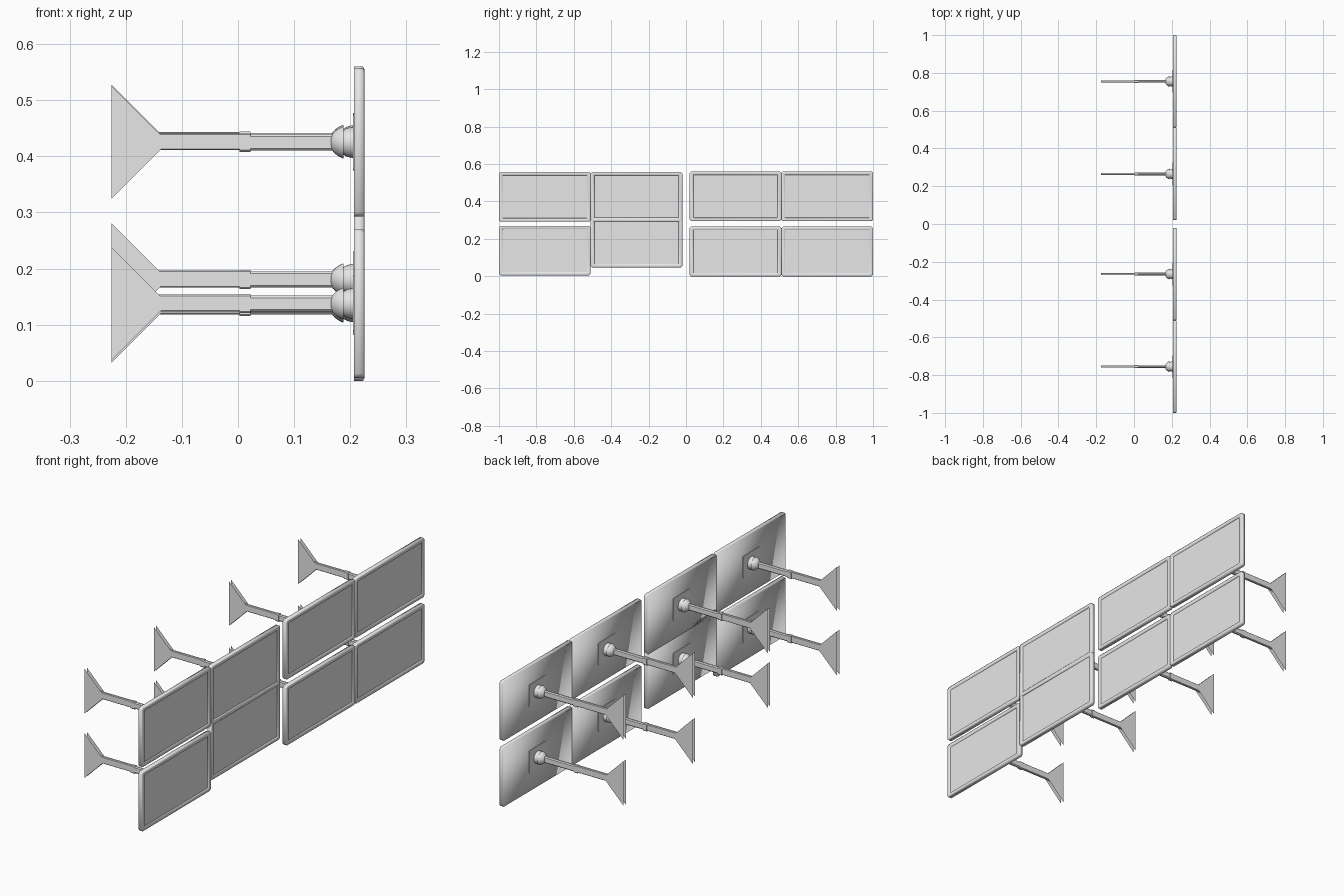
import bpy, bmesh, math

if "Cube" in bpy.data.objects:
    bpy.data.objects.remove(bpy.data.objects["Cube"])

grey = bpy.data.materials.new("plain grey")
grey.diffuse_color = (0.8, 0.8, 0.8, 1)
grey.use_nodes = True
grey.node_tree.nodes["Principled BSDF"].inputs["Base Color"].default_value = grey.diffuse_color


def finish(bm, name, smooth=None):
    """Turn a bmesh into an object; smooth is None, 'all' or an angle."""
    me = bpy.data.meshes.new(name)
    bm.to_mesh(me)
    bm.free()
    me.materials.append(grey)
    ob = bpy.data.objects.new(name, me)
    bpy.context.collection.objects.link(ob)
    if smooth == 'all':
        me.shade_smooth()
    elif smooth:
        bpy.ops.object.select_all(action='DESELECT')
        ob.select_set(True)
        bpy.context.view_layer.objects.active = ob
        bpy.ops.object.shade_smooth_by_angle(angle=math.radians(smooth))
    return ob


def loft(name, rings, cap_start=True, cap_end=True, smooth=None):
    """Skin a row of equally long point rings."""
    bm = bmesh.new()
    rows = [[bm.verts.new(p) for p in r] for r in rings]
    n = len(rows[0])
    for a, b in zip(rows, rows[1:]):
        for i in range(n):
            j = (i + 1) % n
            bm.faces.new((a[i], a[j], b[j], b[i]))
    if cap_start:
        bm.faces.new(rows[0][::-1])
    if cap_end:
        bm.faces.new(rows[-1])
    bmesh.ops.recalc_face_normals(bm, faces=bm.faces)
    return finish(bm, name, smooth)


def cut_rect(x, cy, cz, hy, hz, c):
    """Rectangle in the yz plane with clipped corners."""
    pts = [(hy, c - hz), (hy, hz - c), (hy - c, hz), (c - hy, hz),
           (-hy, hz - c), (-hy, c - hz), (c - hy, -hz), (hy - c, -hz)]
    return [(x, cy + y, cz + z) for y, z in pts]


def circle(x, cy, cz, r, n=20):
    return [(x, cy + r * math.cos(i * math.tau / n), cz + r * math.sin(i * math.tau / n))
            for i in range(n)]


def bar(name, x0, x1, y, z, hy, hz, c, smooth=None):
    return loft(name, [cut_rect(x, y, z, hy, hz, c) for x in (x0, x1)], smooth=smooth)


def monitor(y, z):
    hy, hz = 0.245, 0.1325
    # housing with a raised rim around the display
    loft("monitor_housing", [
        cut_rect(0.207, y, z, hy, hz, 0.008),
        cut_rect(0.223, y, z, hy, hz, 0.008),
        cut_rect(0.225, y, z, hy - 0.004, hz - 0.004, 0.007),
        cut_rect(0.225, y, z, hy - 0.018, hz - 0.016, 0.002),
        cut_rect(0.221, y, z, hy - 0.020, hz - 0.018, 0.001)],
        cap_end=False, smooth='all')
    bm = bmesh.new()
    bm.faces.new([bm.verts.new(p) for p in
                  cut_rect(0.221, y, z, hy - 0.020, hz - 0.018, 0.001)])
    finish(bm, "display")
    # back plate and ball mount
    bar("back_plate", 0.205, 0.208, y, z, 0.06, 0.05, 0.002)
    profile = [(0.166, 0.010), (0.169, 0.016), (0.175, 0.022), (0.181, 0.026),
               (0.188, 0.029), (0.188, 0.022), (0.193, 0.025), (0.199, 0.027),
               (0.207, 0.028)]
    loft("ball_mount", [circle(x, y, z, r) for x, r in profile], smooth=35)
    # two arm segments with a hinge between
    bar("rear_arm", -0.175, 0.006, y, z + 0.001, 0.006, 0.015, 0.002, smooth=35)
    bar("front_arm", 0.018, 0.17, y, z, 0.007, 0.0145, 0.004)
    bar("hinge_plate", 0.003, 0.022, y, z, 0.0085, 0.017, 0.003)
    bar("hinge_core", 0.0, 0.026, y, z, 0.006, 0.012, 0.003)
    # pair of thin triangular wall brackets
    bm = bmesh.new()
    for s in (-1, 1):
        tri = [(-0.225, -0.1), (-0.125, 0.0), (-0.225, 0.1)]
        f = bm.faces.new([bm.verts.new((x, y + s * 0.008, z + dz)) for x, dz in tri])
        f.normal_update()
        if f.normal.y * s < 0:
            f.normal_flip()
    finish(bm, "wall_bracket")


# upper row, then lower row with one raised unit
for y, z in ((-0.755, 0.425), (-0.265, 0.425), (0.265, 0.4275), (0.755, 0.4275)):
    monitor(y, z)
for y, z in ((-0.755, 0.1375), (-0.265, 0.1805), (0.265, 0.1325), (0.755, 0.1325)):
    monitor(y, z)
